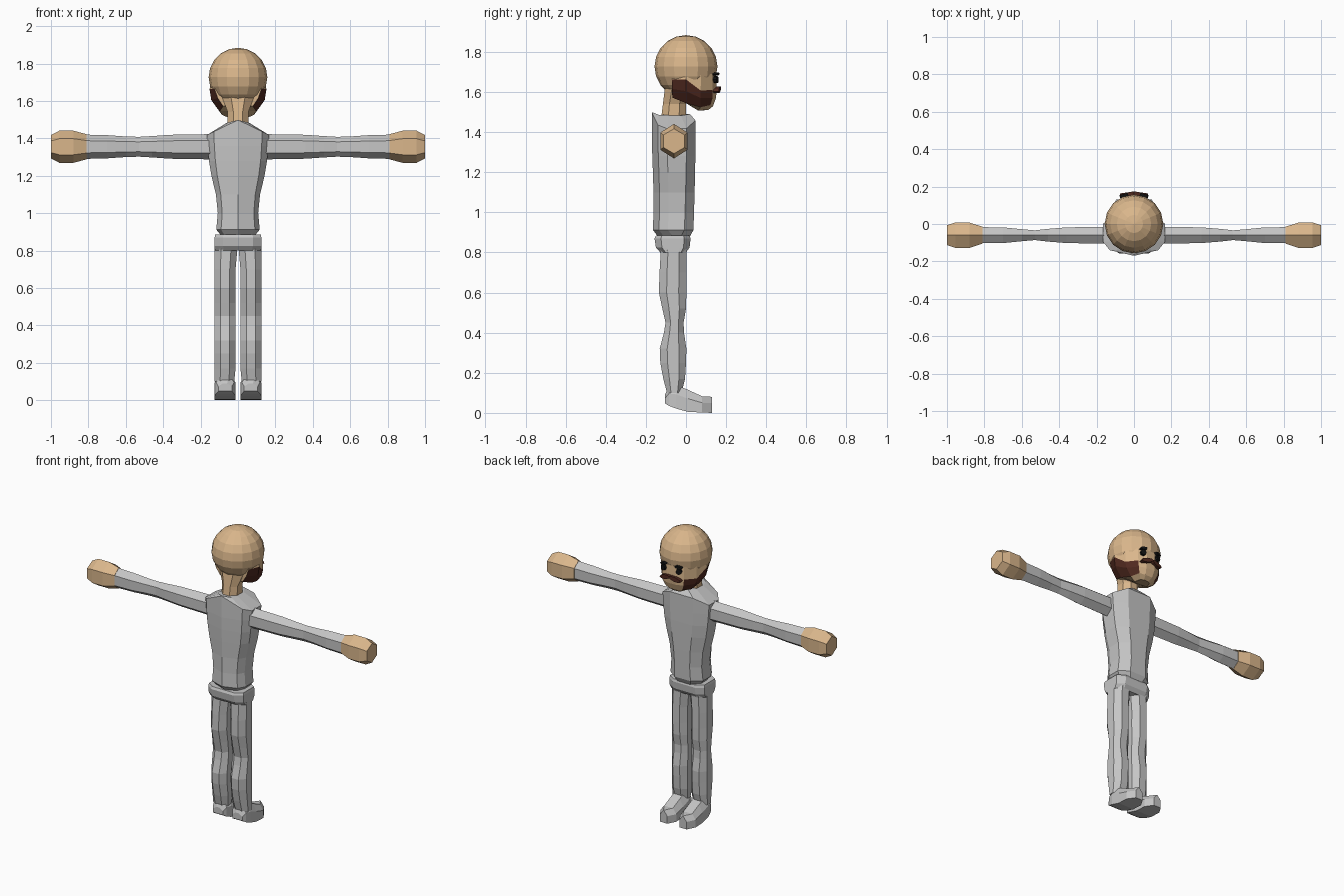
import bpy, bmesh, math
from mathutils import Vector


def mat(name, rgb):
    m = bpy.data.materials.new(name)
    m.diffuse_color = (*rgb, 1)
    return m


GREY = mat("grey cloth", (0.56, 0.56, 0.56))
SKIN = mat("tan skin", (0.70, 0.47, 0.26))
BROWN = mat("brown hair", (0.08, 0.022, 0.014))
BLACK = mat("black", (0.006, 0.006, 0.006))


def finish(name, bm, *mats):
    bmesh.ops.recalc_face_normals(bm, faces=bm.faces)
    me = bpy.data.meshes.new(name)
    bm.to_mesh(me)
    bm.free()
    for m in mats:
        me.materials.append(m)
    ob = bpy.data.objects.new(name, me)
    bpy.context.collection.objects.link(ob)
    return ob


def loft(name, rings, *mats, rule=None):
    """Skin closed rings of points; rule(ring, side) picks the material slot."""
    bm = bmesh.new()
    vs = [[bm.verts.new(p) for p in r] for r in rings]
    n = len(vs[0])
    for i in range(len(vs) - 1):
        for j in range(n):
            k = (j + 1) % n
            f = bm.faces.new((vs[i][j], vs[i][k], vs[i + 1][k], vs[i + 1][j]))
            if rule:
                f.material_index = rule(i, j)
    bm.faces.new(vs[0])
    bm.faces.new(vs[-1])
    return finish(name, bm, *mats)


def octagon(z, x0, x1, y0, y1, c=0.28):
    """Chamfered rectangle at height z."""
    dx, dy = (x1 - x0) * c, (y1 - y0) * c
    return [(x0 + dx, y0, z), (x1 - dx, y0, z), (x1, y0 + dy, z), (x1, y1 - dy, z),
            (x1 - dx, y1, z), (x0 + dx, y1, z), (x0, y1 - dy, z), (x0, y0 + dy, z)]


# Torso: rings of height, half width, back, front, shoulder drop
def torso_ring(z, w, yb, yf, drop=0):
    half = [(0, yb), (0.78 * w, yb + 0.03), (w, yb + 0.075), (w, yf - 0.045), (0.5 * w, yf)]
    pts = half + [(-x, y) for x, y in half[:0:-1]]
    return [(x, y, z - drop * abs(x) / w) for x, y in pts]


loft("torso", [torso_ring(*r) for r in (
    (0.88, 0.09, -0.14, 0.02), (0.912, 0.116, -0.165, 0.037), (1.0, 0.108, -0.162, 0.04),
    (1.1, 0.118, -0.162, 0.043), (1.2, 0.142, -0.165, 0.045), (1.28, 0.155, -0.168, 0.047),
    (1.36, 0.162, -0.17, 0.047), (1.498, 0.166, -0.17, 0.047, 0.08),
    (1.498, 0.06, -0.165, 0.02, 0.015))], GREY)

# Hips
loft("hips", [octagon(0.885, -0.122, 0.122, -0.15, 0.018, 0.18),
              octagon(0.87, -0.125, 0.125, -0.157, 0.023, 0.18),
              octagon(0.825, -0.125, 0.125, -0.15, 0.018, 0.18),
              octagon(0.80, -0.124, 0.124, -0.128, 0.0, 0.2)], GREY)


# Arms and hands: pointed-top hexagons along x
def hexagon(x, ry, rz, cz=1.355):
    cy, h = -0.06, rz * 0.5
    return [(x, cy, cz + rz), (x, cy + ry, cz + h), (x, cy + ry, cz - h),
            (x, cy, cz - rz), (x, cy - ry, cz - h), (x, cy - ry, cz + h)]


for s, side in ((1, "right"), (-1, "left")):
    loft(side + "_arm", [hexagon(s * x, ry, rz) for x, ry, rz in (
        (0.13, 0.045, 0.068), (0.22, 0.044, 0.066), (0.36, 0.042, 0.064), (0.46, 0.034, 0.057),
        (0.53, 0.026, 0.053), (0.60, 0.032, 0.055), (0.70, 0.042, 0.062),
        (0.825, 0.043, 0.065))], GREY)
    loft(side + "_hand", [hexagon(s * x, ry, rz) for x, ry, rz in (
        (0.81, 0.045, 0.067), (0.88, 0.068, 0.086), (0.955, 0.068, 0.086),
        (1.0, 0.053, 0.062))], SKIN)

    # Legs: height, inner x, back, front
    leg = [octagon(z, xi, 0.125, yb, yf) for z, xi, yb, yf in (
        (0.83, 0.0, -0.14, 0.01), (0.80, 0.004, -0.126, 0.002), (0.70, 0.013, -0.132, 0.002),
        (0.60, 0.013, -0.135, 0.002), (0.52, 0.013, -0.118, 0.0), (0.45, 0.013, -0.102, -0.012),
        (0.40, 0.013, -0.11, -0.01), (0.32, 0.013, -0.131, 0.002), (0.25, 0.013, -0.128, 0.0),
        (0.17, 0.013, -0.113, -0.005), (0.10, 0.02, -0.095, -0.022))]
    loft(side + "_leg", [[(s * x, y, z) for x, y, z in r] for r in leg], GREY)

    # Feet: y, sole height, top height, side inset
    foot = []
    for y, z0, z1, d in ((-0.105, 0.048, 0.09, 0.02), (-0.085, 0.035, 0.135, 0.008),
                         (-0.05, 0.022, 0.14, 0.0), (0.01, 0.005, 0.115, 0.0),
                         (0.08, 0.002, 0.083, 0.0), (0.13, 0.0, 0.08, 0.03)):
        a, b, zm = 0.013 + d, 0.125 - d, z0 + (z1 - z0) * 0.6
        foot.append([(s * x, y, z) for x, z in (
            (a, z0), (b, z0), (b, zm), (b - 0.025, z1), (a + 0.025, z1), (a, zm))])
    loft(side + "_foot", foot, GREY)

# Neck, flaring into the skull
loft("neck", [octagon(*r) for r in (
    (1.46, -0.055, 0.055, -0.125, 0.0), (1.54, -0.055, 0.055, -0.115, 0.0),
    (1.62, -0.085, 0.085, -0.105, 0.02), (1.69, -0.11, 0.11, -0.10, 0.03))], SKIN)

# Skull
bm = bmesh.new()
bmesh.ops.create_uvsphere(bm, u_segments=16, v_segments=10, radius=0.157)
bmesh.ops.translate(bm, verts=bm.verts, vec=(0, 0, 1.727))
finish("skull", bm, SKIN)

# Jaw with side whiskers: each ring runs from behind the ear to the chin
jaw = [
    [(0.115, -0.07, 1.72), (0.14, 0, 1.72), (0.128, 0.075, 1.69), (0.078, 0.13, 1.69), (0.03, 0.15, 1.69)],
    [(0.125, -0.07, 1.663), (0.152, 0, 1.663), (0.128, 0.073, 1.608), (0.078, 0.132, 1.61), (0.03, 0.154, 1.61)],
    [(0.108, -0.07, 1.615), (0.143, 0, 1.605), (0.118, 0.073, 1.57), (0.074, 0.132, 1.57), (0.03, 0.149, 1.57)],
    [(0.08, -0.068, 1.572), (0.098, 0, 1.545), (0.085, 0.073, 1.525), (0.06, 0.122, 1.535), (0.025, 0.135, 1.53)],
    [(0.04, -0.05, 1.575), (0.05, 0, 1.545), (0.045, 0.06, 1.508), (0.035, 0.1, 1.51), (0.015, 0.11, 1.51)]]
loft("jaw", [r + [(-x, y, z) for x, y, z in reversed(r)] for r in jaw], SKIN, BROWN,
     rule=lambda i, j: int(i in (1, 2) and j in (0, 1, 2, 6, 7, 8)))


# Face details: small blocks pressed against the face
def block(name, loc, size, m, tilt=0, yaw=0):
    bm = bmesh.new()
    bmesh.ops.create_cone(bm, cap_ends=True, segments=8, radius1=0.5, radius2=0.5, depth=1)
    ob = finish(name, bm, m)
    ob.scale = (size[0], size[2], size[1])
    ob.rotation_euler = (math.pi / 2, tilt, yaw)
    ob.location = Vector(loc)


for s, side in ((1, "right"), (-1, "left")):
    block(side + "_eye", (s * 0.052, 0.143, 1.662), (0.036, 0.03, 0.036), BLACK, 0, -s * 0.3)
    block(side + "_brow", (s * 0.052, 0.146, 1.69), (0.046, 0.03, 0.016), BLACK, s * 0.15, -s * 0.3)
    block(side + "_moustache", (s * 0.034, 0.154, 1.612), (0.082, 0.03, 0.028), BROWN, s * 0.25, -s * 0.15)
